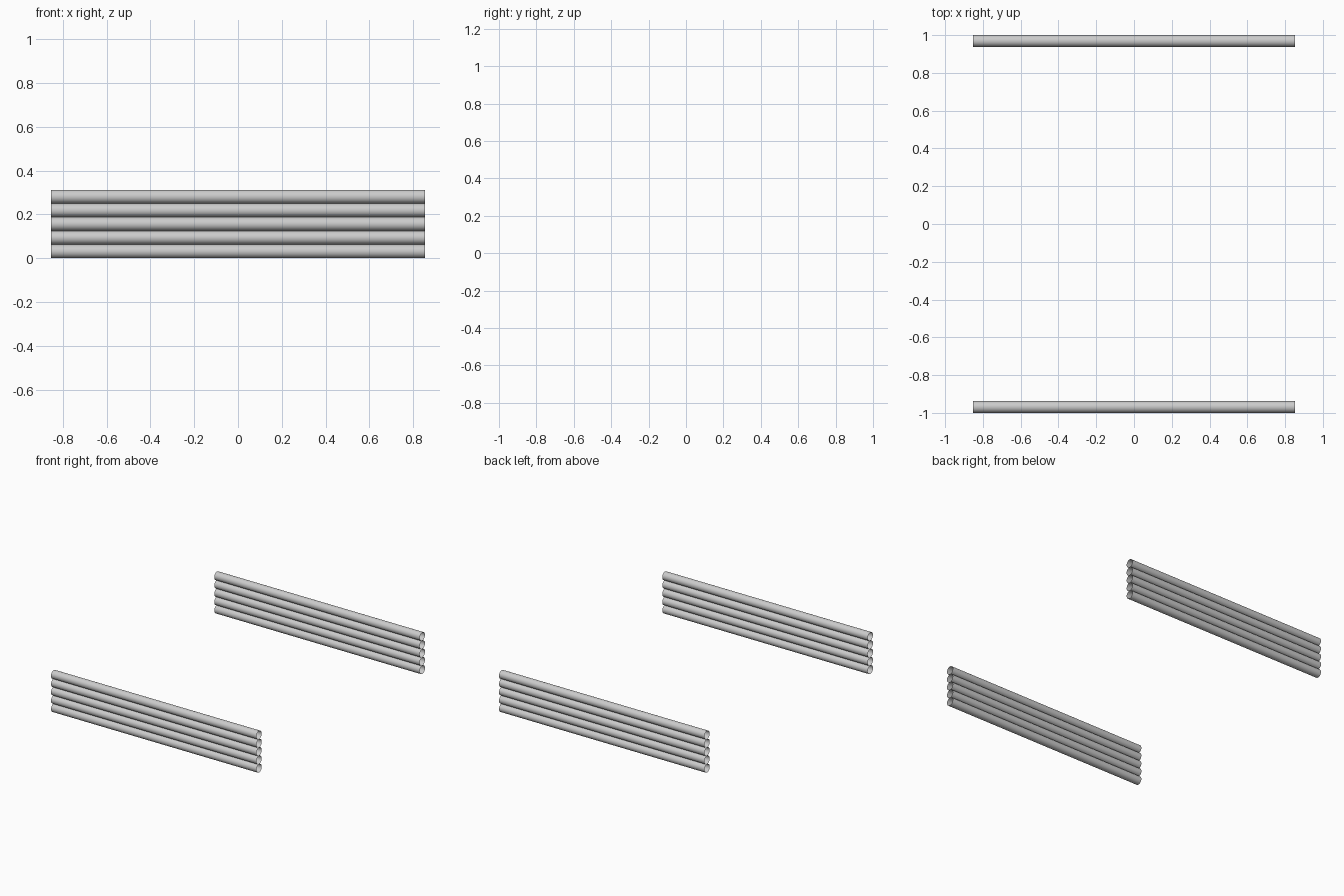
import bpy, math

if "Cube" in bpy.data.objects:
    bpy.data.objects.remove(bpy.data.objects["Cube"])

RADIUS = 0.0312
LENGTH = 1.707
ROWS = 5


def rail(name, y, z):
    # Open-ended thin tube lying along x
    bpy.ops.mesh.primitive_cylinder_add(
        vertices=32, radius=RADIUS, depth=LENGTH, end_fill_type='NOTHING',
        location=(0, y, z), rotation=(0, math.pi / 2, 0))
    tube = bpy.context.object
    tube.name = name
    bpy.ops.object.shade_smooth_by_angle()


# Two facing stacks of five touching tubes
for side, sign in (("front", -1), ("back", 1)):
    for i in range(ROWS):
        rail(f"{side}_tube_{i + 1}", sign * (1 - RADIUS), RADIUS * (2 * i + 1))
